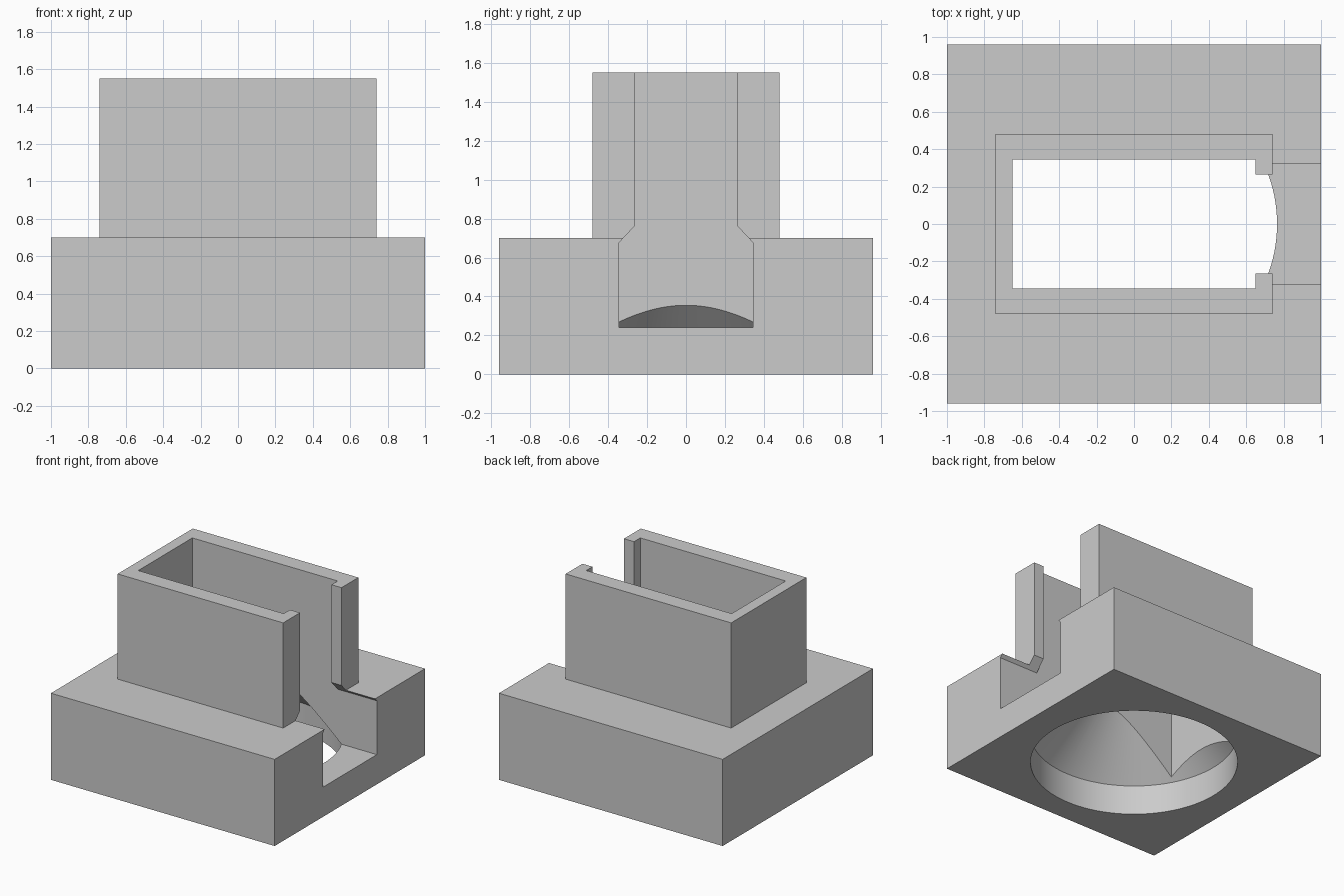
import bpy
import bmesh
from math import cos, sin, tau, radians

cube = bpy.data.objects.get("Cube")
if cube:
    bpy.data.objects.remove(cube, do_unlink=True)

grey = bpy.data.materials.new("plain grey")
grey.use_nodes = True
colour = (0.6, 0.6, 0.6, 1)
grey.diffuse_color = colour
grey.node_tree.nodes["Principled BSDF"].inputs["Base Color"].default_value = colour


def loft(name, rings):
    """Closed solid bridged through rings of equal point count."""
    bm = bmesh.new()
    loops = [[bm.verts.new(p) for p in ring] for ring in rings]
    for a, b in zip(loops, loops[1:]):
        for i in range(len(a)):
            j = (i + 1) % len(a)
            bm.faces.new((a[i], a[j], b[j], b[i]))
    bm.faces.new(loops[0])
    bm.faces.new(loops[-1])
    bmesh.ops.recalc_face_normals(bm, faces=bm.faces)
    mesh = bpy.data.meshes.new(name)
    bm.to_mesh(mesh)
    bm.free()
    mesh.materials.append(grey)
    obj = bpy.data.objects.new(name, mesh)
    bpy.context.collection.objects.link(obj)
    return obj


def block(name, hx, hy, z0, z1):
    corners = [(-hx, -hy), (hx, -hy), (hx, hy), (-hx, hy)]
    return loft(name, [[(x, y, z) for x, y in corners] for z in (z0, z1)])


def circle(r, z, n=128):
    return [(r * cos(tau * i / n), r * sin(tau * i / n), z) for i in range(n)]


def combine(body, tool, operation):
    mod = body.modifiers.new(tool.name, "BOOLEAN")
    mod.operation = operation
    mod.solver = "EXACT"
    mod.object = tool
    tool.hide_render = True
    bpy.context.view_layer.objects.active = body
    bpy.ops.object.modifier_apply(modifier=mod.name)
    bpy.data.objects.remove(tool, do_unlink=True)


# Square base carrying a rectangular hopper
body = block("hopper_base", 1, 0.96, 0, 0.7)
combine(body, block("hopper", 0.74, 0.48, 0.4, 1.55), "UNION")

# Round socket below, tapering up as a cone
socket = loft("socket_cutter", [circle(0.765, -0.1), circle(0.765, 0.24),
                                circle(0.05, 0.955)])
combine(body, socket, "DIFFERENCE")

# Rectangular cavity open at the top
combine(body, block("cavity_cutter", 0.65, 0.345, 0.15, 1.7), "DIFFERENCE")

# Side slot: wide at the bottom, chamfered to a narrow neck
half = [(0.345, 0.24), (0.345, 0.675), (0.265, 0.76), (0.265, 1.7)]
profile = half + [(-y, z) for y, z in reversed(half)]
slot = loft("slot_cutter", [[(x, y, z) for y, z in profile] for x in (0.6, 1.1)])
combine(body, slot, "DIFFERENCE")

# Smooth the round walls, keep the corners crisp
bpy.ops.object.select_all(action="DESELECT")
body.select_set(True)
bpy.context.view_layer.objects.active = body
bpy.ops.object.shade_smooth_by_angle(angle=radians(25))
